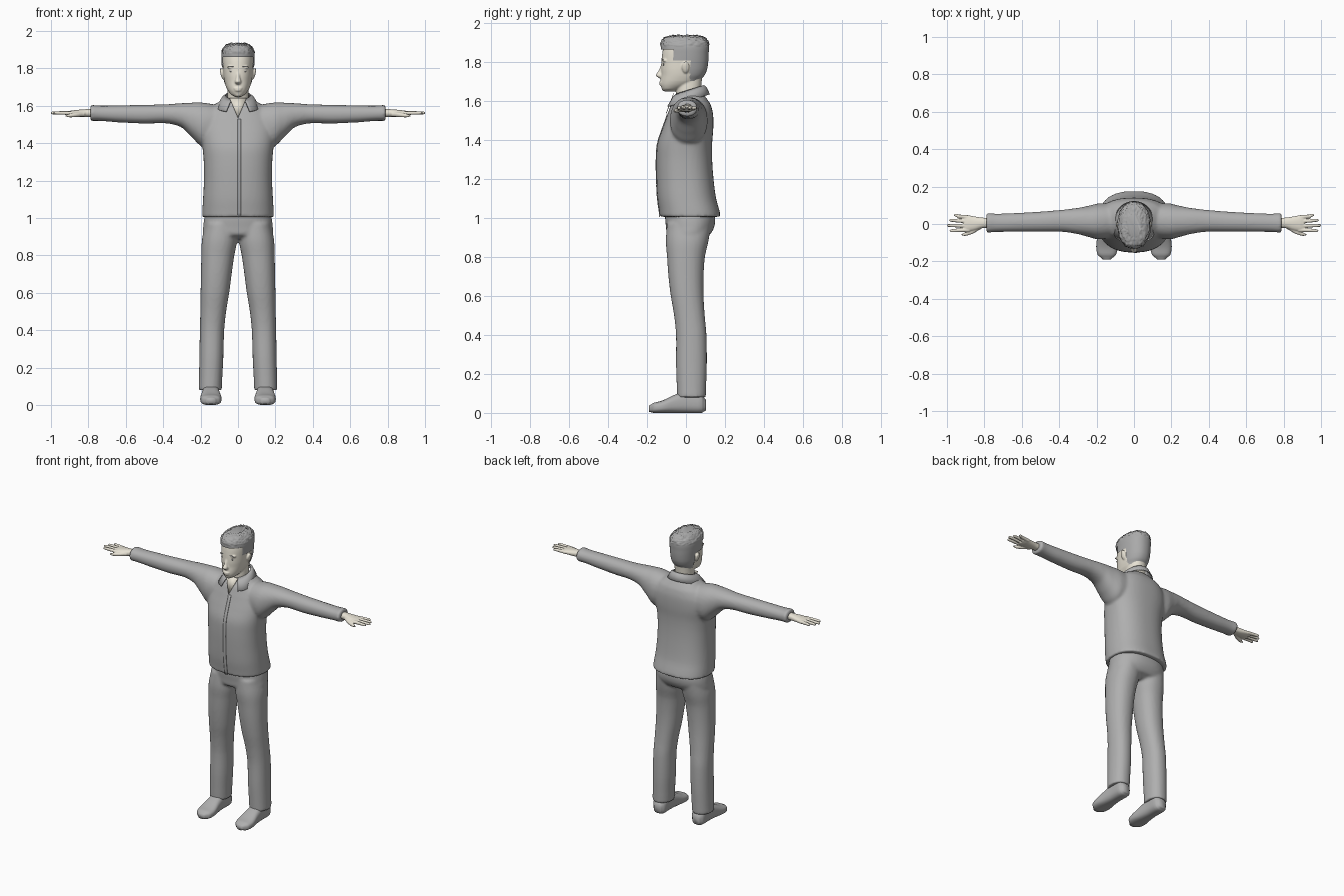
import bpy, bmesh, math, random
from mathutils import Matrix, Vector

random.seed(4)


def material(name, rgb):
    m = bpy.data.materials.new(name)
    m.diffuse_color = (*rgb, 1)
    return m


CLOTH = material("grey cloth", (0.43, 0.43, 0.43))
HAIR = material("grey hair", (0.40, 0.40, 0.40))
SKIN = material("pale skin", (0.80, 0.76, 0.66))


def dense(rings, sub):
    """Catmull-Rom interpolation between the given rings."""
    out = []
    for i in range(len(rings) - 1):
        a, b = rings[max(i - 1, 0)], rings[i]
        c, d = rings[i + 1], rings[min(i + 2, len(rings) - 1)]
        for k in range(sub):
            u = k / sub
            r = [0.5 * (2*q + (s - p)*u + (2*p - 5*q + 4*s - t)*u*u + (3*q - p - 3*s + t)*u**3)
                 for p, q, s, t in zip(a, b, c, d)]
            r[0] = b[0] + (c[0] - b[0]) * u
            out.append(r)
    out.append(list(rings[-1]))
    return out


def loft(bm, rings, axis="z", side=1, n=40, p=2.2, sub=4):
    """Closed tube; each ring is (station, centre1, centre2, radius1, radius2)."""
    loops = []
    for t, c1, c2, r1, r2 in dense(rings, sub):
        loop = []
        for k in range(n):
            a = 2 * math.pi * k / n
            ca, sa = math.cos(a), math.sin(a)
            u = c1 + max(r1, .001) * math.copysign(abs(ca) ** (2 / p), ca)
            v = c2 + max(r2, .001) * math.copysign(abs(sa) ** (2 / p), sa)
            x, y, z = {"z": (u, v, t), "x": (t, u, v), "y": (u, t, v)}[axis]
            loop.append(bm.verts.new((side * x, y, z)))
        loops.append(loop)
    for A, B in zip(loops, loops[1:]):
        for k in range(n):
            bm.faces.new((A[k], A[(k + 1) % n], B[(k + 1) % n], B[k]))
    bm.faces.new(loops[0])
    bm.faces.new(loops[-1])


def ball(bm, loc, size, tilt=0):
    m = Matrix.Translation(loc) @ Matrix.Rotation(tilt, 4, "Y") @ Matrix.Diagonal((*size, 1))
    bmesh.ops.create_uvsphere(bm, u_segments=20, v_segments=12, radius=1, matrix=m)


def finish(bm, name, mat, voxel=None, smooth=0, thick=None):
    bmesh.ops.recalc_face_normals(bm, faces=bm.faces)
    for f in bm.faces:
        f.smooth = True
    me = bpy.data.meshes.new(name)
    bm.to_mesh(me)
    bm.free()
    me.materials.append(mat)
    ob = bpy.data.objects.new(name, me)
    bpy.context.collection.objects.link(ob)
    if voxel:
        m = ob.modifiers.new("fuse", "REMESH")
        m.mode, m.voxel_size, m.use_smooth_shade = "VOXEL", voxel, True
    if smooth:
        m = ob.modifiers.new("soften", "SMOOTH")
        m.factor, m.iterations = 0.5, smooth
    if thick:
        m = ob.modifiers.new("thickness", "SOLIDIFY")
        m.thickness, m.offset = thick, 0
    return ob


# Jacket: torso and both sleeves fused
TORSO = [(1.005, 0, .022, .192, .156), (1.1, 0, .004, .187, .150), (1.2, 0, -.005, .182, .146),
         (1.3, 0, -.009, .183, .143), (1.38, 0, -.006, .190, .140), (1.46, 0, .010, .200, .130),
         (1.53, 0, .022, .190, .117), (1.58, 0, .025, .160, .102), (1.61, 0, .025, .120, .082),
         (1.635, 0, .020, .085, .070)]
ARM = [(.08, .02, 1.50, .09, .10), (.19, .014, 1.499, .096, .118), (.24, .014, 1.521, .084, .096),
       (.30, .016, 1.549, .070, .065), (.38, .017, 1.557, .059, .051), (.5, .012, 1.555, .054, .050),
       (.65, .008, 1.557, .050, .045), (.74, .006, 1.560, .049, .041), (.79, .006, 1.562, .053, .043)]
bm = bmesh.new()
loft(bm, TORSO, p=2.4, n=64)
for s in (-1, 1):
    loft(bm, ARM, "x", s)
finish(bm, "jacket", CLOTH, .009, 5)

# Front placket: thin strip down the jacket front
bm = bmesh.new()
rows = [[bm.verts.new((x, r[2] - r[4] - .0015, r[0])) for x in (-.004, .016)]
        for r in dense(TORSO, 4) if r[0] < 1.54]
for A, B in zip(rows, rows[1:]):
    bm.faces.new((A[0], A[1], B[1], B[0]))
finish(bm, "front_placket", CLOTH, thick=.003)

# Folded collar, open at the front
bm = bmesh.new()
rows = []
for i in range(41):
    a = math.radians(25 + 310 * i / 40)
    f = (1 + math.cos(a)) / 2
    inner = Vector((math.sin(a) * .066, .018 - math.cos(a) * .072, 1.677 - .045 * f))
    w = .105 * (1 + .45 * f ** 3)
    outer = Vector((math.sin(a) * w, .008 - math.cos(a) * .112, 1.632 - .066 * f))
    mid = inner.lerp(outer, .4) + Vector((0, 0, .010))
    rows.append([bm.verts.new(v) for v in (inner, mid, outer)])
for A, B in zip(rows, rows[1:]):
    for k in (0, 1):
        bm.faces.new((A[k], A[k + 1], B[k + 1], B[k]))
finish(bm, "collar", CLOTH, thick=.006)

# Bare throat showing in the collar opening
bm = bmesh.new()
bm.faces.new([bm.verts.new(v) for v in ((0, -.101, 1.535), (.045, -.062, 1.64), (-.045, -.062, 1.64))])
finish(bm, "throat", SKIN, thick=.003)

# Trousers: hips and both legs fused
HIPS = [(1.06, 0, .015, .165, .118), (1.0, 0, .021, .180, .128), (.95, 0, .021, .186, .123),
        (.91, 0, .012, .186, .108), (.89, 0, .008, .15, .07)]
LEG = [(.97, .092, .015, .085, .113), (.88, .099, .006, .094, .109), (.8, .108, 0, .088, .097),
       (.7, .116, 0, .082, .090), (.6, .1235, .006, .0765, .084), (.5, .1325, .0175, .069, .0785),
       (.4, .139, .027, .065, .078), (.25, .1425, .028, .064, .079), (.12, .147, .028, .062, .075),
       (.08, .148, .028, .062, .074)]
bm = bmesh.new()
loft(bm, HIPS, p=2.3, n=56)
for s in (-1, 1):
    loft(bm, LEG, "z", s)
finish(bm, "trousers", CLOTH, .009, 4)

# Shoes
SHOE = [(.102, .145, .040, .025, .028), (.08, .145, .050, .043, .050), (0, .145, .055, .045, .055),
        (-.06, .145, .046, .050, .046), (-.12, .145, .032, .057, .032), (-.165, .145, .026, .049, .026),
        (-.190, .145, .022, .022, .016)]
for s, nm in ((-1, "right_shoe"), (1, "left_shoe")):
    bm = bmesh.new()
    loft(bm, SHOE, "y", s, p=2.7)
    finish(bm, nm, CLOTH)

# Hands: palm, four fingers and a thumb fused
PALM = [(.75, .005, 1.561, .027, .023), (.81, .006, 1.561, .028, .021), (.85, .003, 1.560, .037, .019),
        (.89, .003, 1.560, .043, .015), (.908, .003, 1.560, .040, .011)]
FINGERS = [(.036, .047, .962), (.014, .020, .988), (-.010, -.008, 1.0), (-.032, -.036, .985)]
for s, nm in ((-1, "right_hand"), (1, "left_hand")):
    bm = bmesh.new()
    loft(bm, PALM, "x", s, n=28)
    for y0, y1, tip in FINGERS:
        loft(bm, [(.88, y0, 1.560, .011, .011), (.94, (y0 + y1) / 2, 1.562, .0095, .0095),
                  (tip - .008, y1, 1.562, .008, .008), (tip + .001, y1, 1.561, .004, .004)], "x", s, n=12)
    loft(bm, [(.82, -.012, 1.556, .016, .014), (.86, -.038, 1.552, .013, .012),
              (.90, -.053, 1.548, .010, .010), (.922, -.057, 1.546, .004, .004)], "x", s, n=12)
    finish(bm, nm, SKIN, .0035, 1)

# Head: skull, neck, nose, lips and ears fused
HEAD = [(1.648, 0, -.085, .018, .030), (1.66, 0, -.075, .037, .048), (1.68, 0, -.050, .053, .080),
        (1.70, 0, -.031, .064, .099), (1.73, 0, -.018, .073, .109), (1.76, 0, -.012, .078, .116),
        (1.80, 0, -.008, .081, .118), (1.84, 0, -.005, .083, .117), (1.87, 0, -.004, .080, .112),
        (1.895, 0, -.003, .070, .100), (1.915, 0, -.002, .050, .075), (1.925, 0, 0, .020, .030)]
bm = bmesh.new()
loft(bm, HEAD, n=48)
loft(bm, [(1.54, 0, .022, .064, .064), (1.62, 0, .012, .058, .063), (1.76, 0, .020, .055, .066)])
loft(bm, [(1.79, 0, -.118, .008, .008), (1.75, 0, -.128, .011, .014),
          (1.728, 0, -.135, .017, .020), (1.714, 0, -.124, .012, .012)], n=20)
for z, w in ((1.693, .023), (1.683, .019)):
    ball(bm, (0, -.127, z), (w, .011, .006))
ball(bm, (0, -.108, 1.661), (.020, .016, .013))
for s in (-1, 1):
    ball(bm, (s * .086, -.002, 1.772), (.008, .019, .031), s * .22)
    ball(bm, (s * .033, -.108, 1.806), (.026, .013, .008))
finish(bm, "head", SKIN, .0045, 2)

# Eyes and eyebrows
bm = bmesh.new()
for s in (-1, 1):
    ball(bm, (s * .033, -.1145, 1.785), (.014, .004, .005), s * -.08)
finish(bm, "eyes", HAIR)
bm = bmesh.new()
for s in (-1, 1):
    ball(bm, (s * .034, -.1185, 1.810), (.020, .004, .003), s * .08)
finish(bm, "eyebrows", HAIR)

# Short tousled hair: a shell over the skull, trimmed at the hairline
bm = bmesh.new()
shell = []
for z, x, y, rx, ry in HEAD[3:]:
    up = max(0, z - 1.85)
    shell.append((z + .12 * up, x, y - .08 * up, rx + .005 + .15 * up, ry + .004 + .35 * up))
loft(bm, shell, n=80, sub=6)


def hairline(y):
    return 1.862 if y < -.065 else 1.805 if y < .02 else 1.70


bald = [f for f in bm.faces
        if f.calc_center_median().z < hairline(f.calc_center_median().y)]
bmesh.ops.delete(bm, geom=bald, context="FACES")
mid = Vector((0, 0, 1.80))
for v in bm.verts:
    if v.co.z > 1.88:
        v.co += (v.co - mid).normalized() * random.uniform(-.003, .006)
finish(bm, "hair", HAIR)
